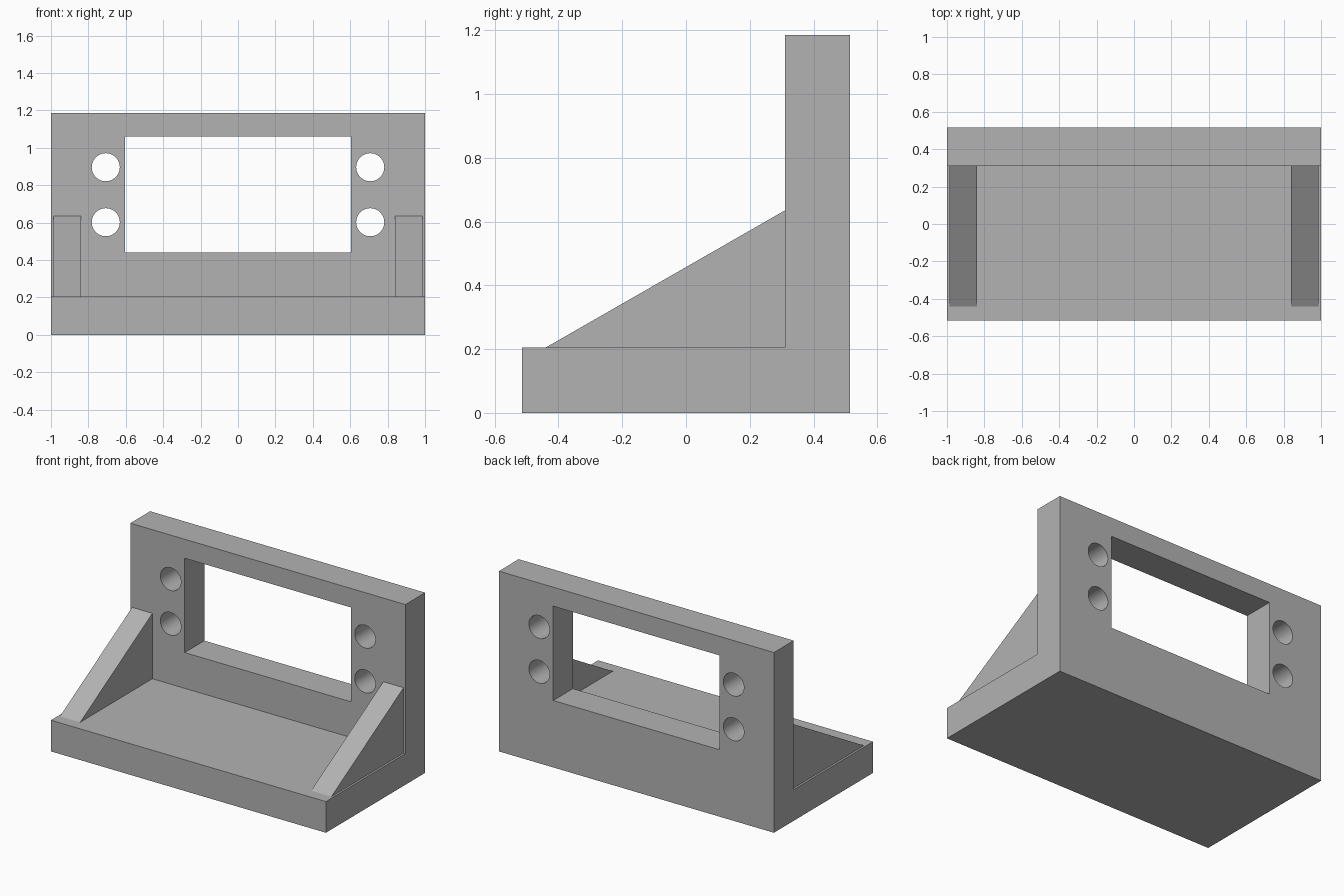
import bpy, math

default = bpy.data.objects.get("Cube")
if default:
    bpy.data.objects.remove(default, do_unlink=True)

HALF_DEPTH, WALL_FRONT = 0.515, 0.31
HEIGHT, BASE_TOP = 1.185, 0.205

# Single grey finish
grey = bpy.data.materials.new("plain grey")
grey.use_nodes = True
colour = (0.45, 0.45, 0.45, 1)
grey.diffuse_color = colour
grey.node_tree.nodes["Principled BSDF"].inputs["Base Color"].default_value = colour


def prism(name, profile, x0, x1):
    """Extrude a counter-clockwise (y, z) profile from x0 to x1."""
    n = len(profile)
    verts = [(x, y, z) for x in (x0, x1) for y, z in profile]
    faces = [tuple(reversed(range(n))), tuple(range(n, 2 * n))]
    faces += [(i, (i + 1) % n, (i + 1) % n + n, i + n) for i in range(n)]
    mesh = bpy.data.meshes.new(name)
    mesh.from_pydata(verts, [], faces)
    mesh.materials.append(grey)
    obj = bpy.data.objects.new(name, mesh)
    bpy.context.collection.objects.link(obj)
    return obj


def cut(target, cutter):
    """Subtract the cutter from the target and discard it."""
    mod = target.modifiers.new("cut", "BOOLEAN")
    mod.operation, mod.solver, mod.object = "DIFFERENCE", "EXACT", cutter
    bpy.context.view_layer.objects.active = target
    bpy.ops.object.modifier_apply(modifier=mod.name)
    bpy.data.objects.remove(cutter, do_unlink=True)


# L-shaped body: base plate and upright wall
body = prism("bracket_body", [
    (-HALF_DEPTH, 0), (HALF_DEPTH, 0), (HALF_DEPTH, HEIGHT),
    (WALL_FRONT, HEIGHT), (WALL_FRONT, BASE_TOP), (-HALF_DEPTH, BASE_TOP)], -1, 1)

# Rectangular window through the wall
cut(body, prism("window_cutter", [(0.25, 0.44), (0.6, 0.44), (0.6, 1.06), (0.25, 1.06)],
                -0.605, 0.605))

# Two bolt holes on each side of the window
for x in (-0.707, 0.707):
    for z in (0.602, 0.896):
        bpy.ops.mesh.primitive_cylinder_add(
            vertices=48, radius=0.075, depth=0.4,
            location=(x, 0.41, z), rotation=(math.pi / 2, 0, 0))
        hole = bpy.context.object
        hole.data.materials.append(grey)
        cut(body, hole)

bpy.ops.object.select_all(action="DESELECT")
body.select_set(True)
bpy.context.view_layer.objects.active = body
bpy.ops.object.shade_smooth_by_angle(angle=math.radians(30))

# Triangular braces, set in slightly from the sides
brace = [(-0.44, BASE_TOP), (WALL_FRONT, BASE_TOP), (WALL_FRONT, 0.635)]
prism("left_brace", brace, 0.84, 0.987)
prism("right_brace", brace, -0.987, -0.84)
